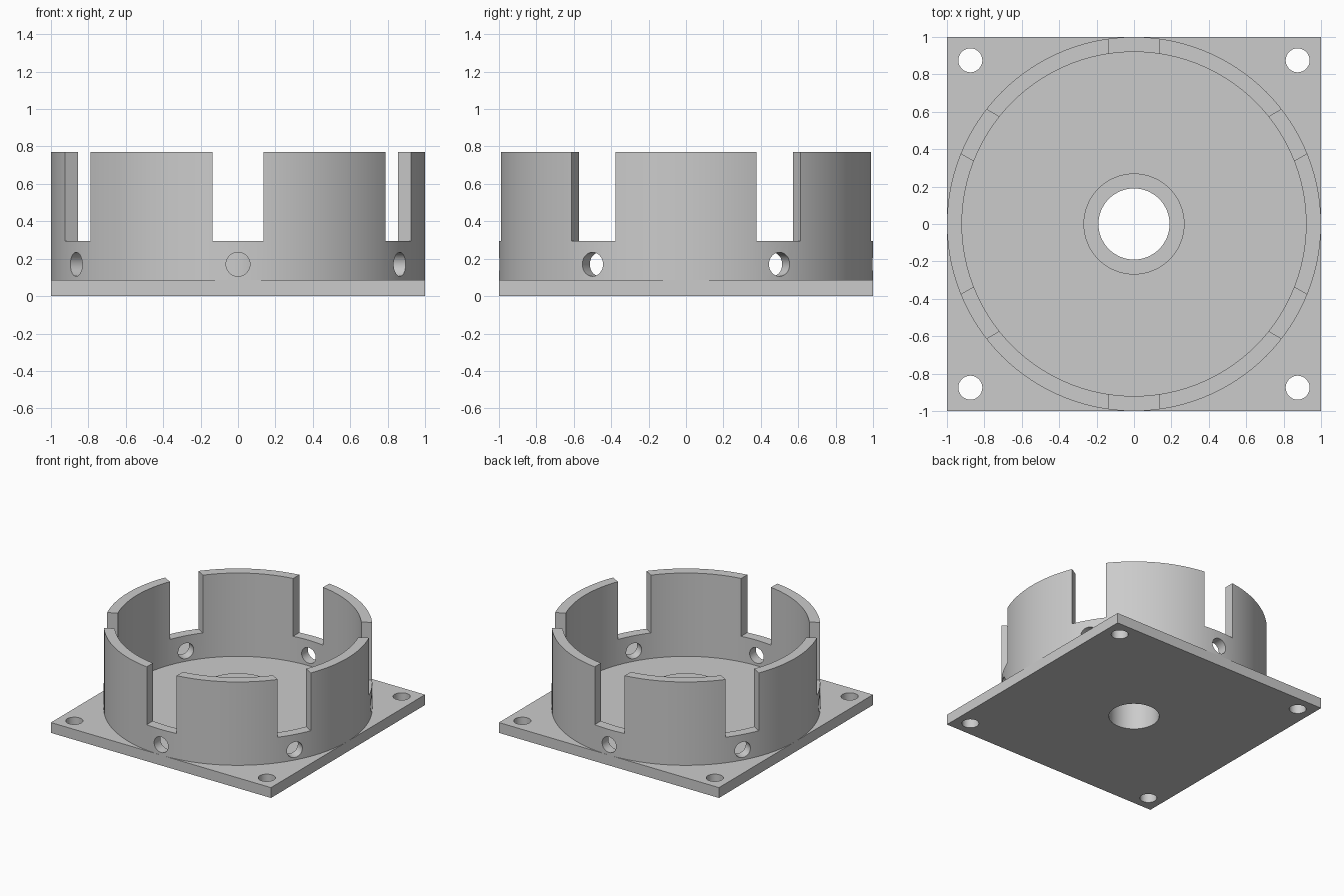
import bpy, bmesh
from math import cos, sin, pi, radians
from mathutils import Matrix

cube = bpy.data.objects.get("Cube")
if cube:
    bpy.data.objects.remove(cube, do_unlink=True)

PLATE_T, WALL_TOP, SLOT_Z = 0.085, 0.77, 0.295
HOLE_R = 0.064

grey = bpy.data.materials.new("plain grey")
grey.use_nodes = True
grey.diffuse_color = (0.6, 0.6, 0.6, 1)
grey.node_tree.nodes["Principled BSDF"].inputs["Base Color"].default_value = (0.6, 0.6, 0.6, 1)


def finish(name, bm):
    """Turn a bmesh into a grey object."""
    bmesh.ops.recalc_face_normals(bm, faces=bm.faces)
    mesh = bpy.data.meshes.new(name)
    bm.to_mesh(mesh)
    bm.free()
    obj = bpy.data.objects.new(name, mesh)
    mesh.materials.append(grey)
    bpy.context.collection.objects.link(obj)
    return obj


def add_box(bm, size, matrix):
    bmesh.ops.create_cube(bm, size=1, matrix=matrix @ Matrix.Diagonal((*size, 1)))


def add_rod(bm, radius, length, matrix, sides=48):
    bmesh.ops.create_cone(bm, cap_ends=True, segments=sides, radius1=radius,
                          radius2=radius, depth=length, matrix=matrix)


def tube(name, outer, inner, z0, z1, sides):
    """Ring of rectangular section around the z axis."""
    bm = bmesh.new()
    section = [(outer, z0), (outer, z1), (inner, z1), (inner, z0)]
    loops = [[bm.verts.new((r * cos(2 * pi * i / sides), r * sin(2 * pi * i / sides), z))
              for r, z in section] for i in range(sides)]
    for i in range(sides):
        a, b = loops[i], loops[(i + 1) % sides]
        for j in range(4):
            k = (j + 1) % 4
            bm.faces.new((a[j], b[j], b[k], a[k]))
    return finish(name, bm)


def cut(obj, bm):
    """Subtract the cutter shapes and discard the cutter."""
    cutter = finish("cutter", bm)
    cutter.hide_render = True
    mod = obj.modifiers.new("cut", 'BOOLEAN')
    mod.operation, mod.solver, mod.object = 'DIFFERENCE', 'EXACT', cutter
    bpy.context.view_layer.objects.active = obj
    bpy.ops.object.modifier_apply(modifier=mod.name)
    bpy.data.objects.remove(cutter, do_unlink=True)


# Square base plate with corner screw holes and a central bore
bm = bmesh.new()
add_box(bm, (2, 2, PLATE_T), Matrix.Translation((0, 0, PLATE_T / 2)))
plate = finish("base_plate", bm)
bm = bmesh.new()
add_rod(bm, 0.19, 1, Matrix.Identity(4), 64)
for x in (-0.875, 0.875):
    for y in (-0.875, 0.875):
        add_rod(bm, HOLE_R, 1, Matrix.Translation((x, y, 0)))
cut(plate, bm)

# Low collar around the bore
collar = tube("bore_collar", 0.27, 0.19, PLATE_T, 0.25, 64)

# Round wall with six open slots and a radial hole below each
wall = tube("round_wall", 1.0, 0.92, PLATE_T, WALL_TOP, 120)
slots, holes = bmesh.new(), bmesh.new()
for i in range(6):
    turn = Matrix.Rotation(radians(30 + 60 * i), 4, 'Z')
    add_box(slots, (0.4, 0.272, 1), turn @ Matrix.Translation((0.95, 0, SLOT_Z + 0.5)))
    add_rod(holes, HOLE_R, 0.4, turn @ Matrix.Translation((0.95, 0, 0.17))
            @ Matrix.Rotation(pi / 2, 4, 'Y'))
cut(wall, slots)
cut(wall, holes)

# Smooth round surfaces, crisp edges
bpy.ops.object.select_all(action='DESELECT')
for obj in (plate, collar, wall):
    obj.select_set(True)
bpy.context.view_layer.objects.active = wall
bpy.ops.object.shade_smooth_by_angle(angle=radians(30))
